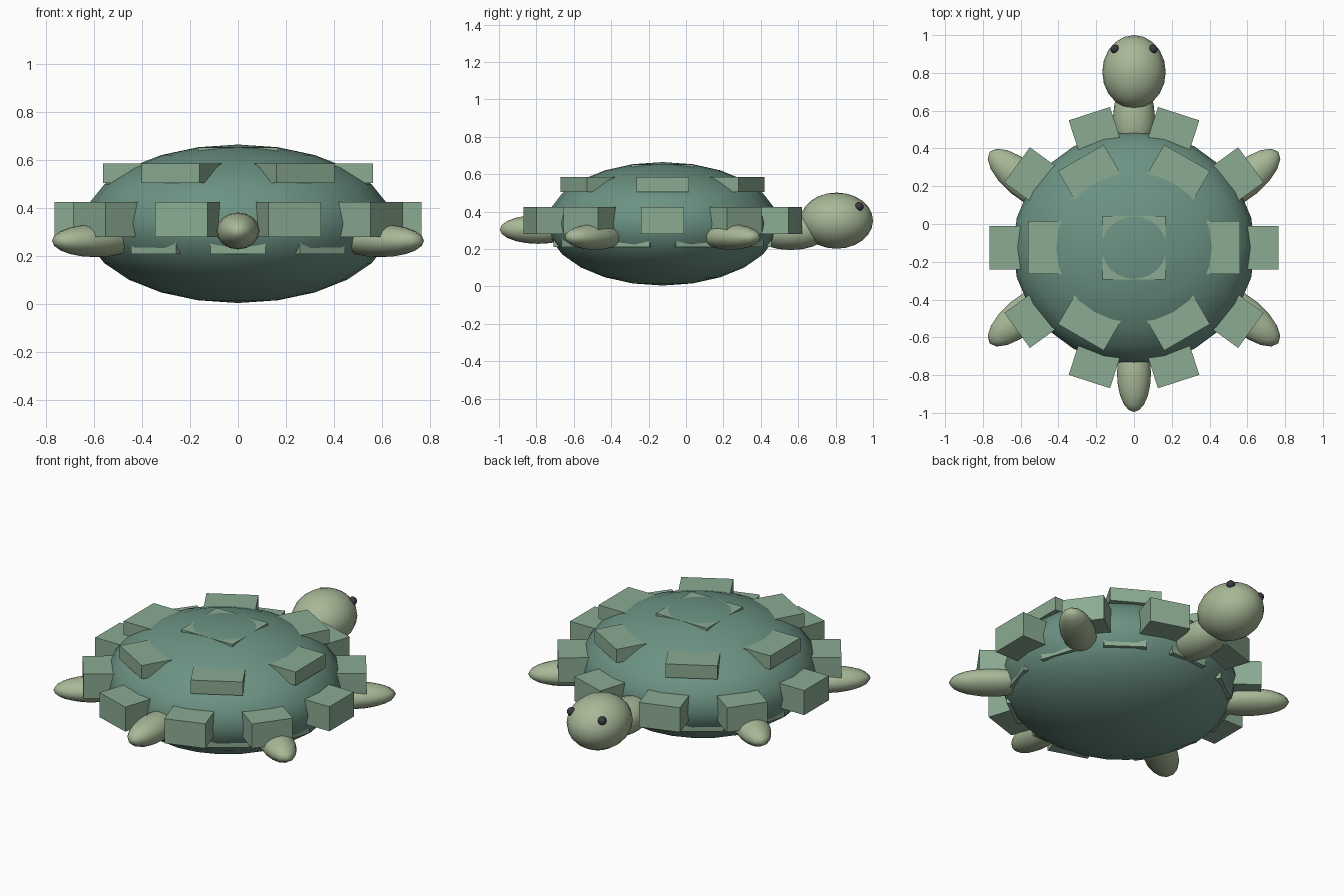
import bpy
from math import sin, cos, pi, radians

if "Cube" in bpy.data.objects:
    bpy.data.objects.remove(bpy.data.objects["Cube"])

CY = -0.125          # shell centre along y
CZ = 0.335           # shell centre height


def material(name, rgb):
    m = bpy.data.materials.new(name)
    m.diffuse_color = (*rgb, 1)
    m.use_nodes = True
    m.node_tree.nodes["Principled BSDF"].inputs["Base Color"].default_value = m.diffuse_color
    return m


SHELL = material("shell_green", (0.15, 0.29, 0.23))
PLATE = material("plate_green", (0.26, 0.41, 0.29))
SKIN = material("skin_green", (0.39, 0.48, 0.31))
DARK = material("eye_dark", (0.04, 0.04, 0.06))


def finish(name, mat, smooth):
    o = bpy.context.object
    o.name = name
    o.data.materials.append(mat)
    bpy.ops.object.transform_apply(location=False, rotation=False, scale=True)
    if smooth:
        bpy.ops.object.shade_smooth()
    return o


def ellipsoid(name, loc, radii, mat, rot=(0, 0, 0), seg=16, rings=10):
    bpy.ops.mesh.primitive_uv_sphere_add(segments=seg, ring_count=rings, radius=1,
                                         location=loc, rotation=rot)
    bpy.context.object.scale = radii
    return finish(name, mat, True)


def box(name, loc, size, mat, turn=0):
    bpy.ops.mesh.primitive_cube_add(size=1, location=loc, rotation=(0, 0, turn))
    bpy.context.object.scale = size
    return finish(name, mat, False)


def plate_ring(name, count, start, outer, depth, width, z0, z1):
    """Ring of blocks whose outer faces sit on an ellipse around the shell."""
    for i in range(count):
        a = start + 2 * pi * i / count
        r = outer - depth / 2
        box(f"{name}_{i + 1}", (r * cos(a), CY + r * 0.97 * sin(a), (z0 + z1) / 2),
            (depth, width, z1 - z0), PLATE, a)


# Domed shell
ellipsoid("shell", (0, CY, CZ), (0.642, 0.618, 0.33), SHELL, seg=24, rings=12)

# Shell plates: staggered lower ring, rim ring, upper ring, crown
plate_ring("lower_plate", 10, radians(18), 0.599, 0.16, 0.23, 0.21, 0.32)
plate_ring("rim_plate", 10, 0, 0.765, 0.23, 0.23, 0.28, 0.425)
plate_ring("upper_plate", 6, 0, 0.562, 0.23, 0.28, 0.505, 0.585)
box("crown_plate", (0, CY, 0.61), (0.335, 0.335, 0.085), PLATE)

# Head and neck
ellipsoid("neck", (0, 0.56, 0.29), (0.112, 0.2, 0.095), SKIN)
ellipsoid("head", (0, 0.805, 0.352), (0.168, 0.195, 0.15), SKIN, seg=20, rings=12)

# Tail, poles along its length
ellipsoid("tail", (0, -0.79, 0.305), (0.09, 0.077, 0.205), SKIN, rot=(pi / 2, 0, 0))

# Eyes and legs, mirrored left and right
for side, sx in (("right", 1), ("left", -1)):
    ellipsoid(f"{side}_eye", (sx * 0.101, 0.926, 0.427), (0.024,) * 3, DARK, seg=10, rings=6)
    for end, sy in (("head_end", 1), ("tail_end", -1)):
        ellipsoid(f"{side}_{end}_leg", (sx * 0.592, CY + sy * 0.362, 0.264),
                  (0.225, 0.095, 0.068), SKIN, rot=(0, 0, sx * sy * radians(40)))
